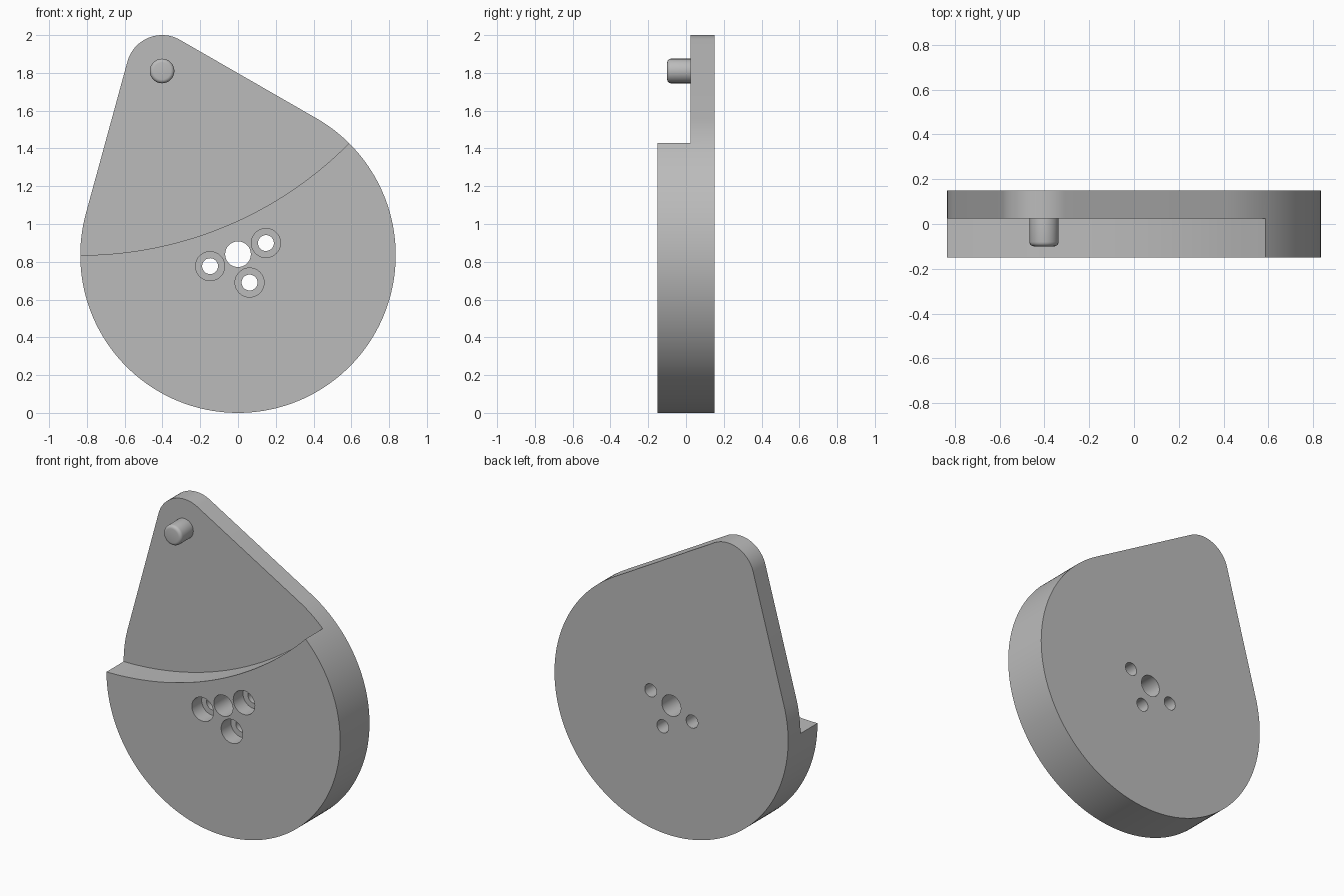
import bpy, bmesh
from math import sin, cos, radians, acos, atan2, hypot, degrees

if "Cube" in bpy.data.objects:
    bpy.data.objects.remove(bpy.data.objects["Cube"])

grey = bpy.data.materials.new("plain grey")
grey.use_nodes = True
grey.diffuse_color = (0.5, 0.5, 0.5, 1)
grey.node_tree.nodes["Principled BSDF"].inputs["Base Color"].default_value = (0.5, 0.5, 0.5, 1)

DISC, DISC_R = (0, 0.835), 0.835
TIP, TIP_R = (-0.402, 1.81), 0.19
BACK, STEP, FRONT = 0.15, 0.025, -0.15


def arc(centre, radius, start, end, steps):
    """Points (x, z) along an arc, angles in degrees."""
    angles = [radians(start + (end - start) * i / steps) for i in range(steps + 1)]
    return [(centre[0] + radius * cos(a), centre[1] + radius * sin(a)) for a in angles]


def prism(name, outline, y0, y1):
    """Extrude an (x, z) outline from y0 to y1."""
    bm = bmesh.new()
    face = bm.faces.new([bm.verts.new((x, y0, z)) for x, z in outline])
    new = bmesh.ops.extrude_face_region(bm, geom=[face])["geom"]
    moved = [v for v in new if isinstance(v, bmesh.types.BMVert)]
    bmesh.ops.translate(bm, verts=moved, vec=(0, y1 - y0, 0))
    bmesh.ops.recalc_face_normals(bm, faces=bm.faces)
    mesh = bpy.data.meshes.new(name)
    bm.to_mesh(mesh)
    bm.free()
    mesh.materials.append(grey)
    obj = bpy.data.objects.new(name, mesh)
    bpy.context.collection.objects.link(obj)
    return obj


def rod(name, centre, radius, y0, y1, steps=48):
    return prism(name, arc(centre, radius, 0, 360, steps)[:-1], y0, y1)


def activate(obj):
    bpy.ops.object.select_all(action="DESELECT")
    obj.select_set(True)
    bpy.context.view_layer.objects.active = obj


def cut(obj, cutter):
    mod = obj.modifiers.new("cut", "BOOLEAN")
    mod.operation, mod.solver, mod.object = "DIFFERENCE", "EXACT", cutter
    activate(obj)
    bpy.ops.object.modifier_apply(modifier=mod.name)
    bpy.data.objects.remove(cutter)


# Cam plate: a large disc joined to a small rounded tip by tangent lines
dx, dz = TIP[0] - DISC[0], TIP[1] - DISC[1]
heading = degrees(atan2(dz, dx))
spread = degrees(acos((DISC_R - TIP_R) / hypot(dx, dz)))
left, right = heading + spread, heading - spread
outline = arc(DISC, DISC_R, left, right + 360, 120) + arc(TIP, TIP_R, right, left, 32)
plate = prism("cam_plate", outline, FRONT, BACK)

# Curved step that thins the upper part
sweep = arc((-0.835, 2.839), 2.004, -90, -35, 60)
cut(plate, prism("step_cutter", [(-1.2, 0.835)] + sweep + [(1.2, 2.3), (-1.2, 2.3)], -0.4, STEP))

# Centre bore and three counterbored screw holes
cut(plate, rod("bore_cutter", (0, 0.84), 0.068, -0.4, 0.4))
for angle in (22.5, 202.5, 292.5):
    a = radians(angle)
    spot = (0.16 * cos(a), 0.838 + 0.16 * sin(a))
    cut(plate, rod("screw_cutter", spot, 0.042, -0.4, 0.4))
    cut(plate, rod("counterbore_cutter", spot, 0.077, -0.4, FRONT + 0.1))

# Crank pin with a rounded front rim
pin = rod("crank_pin", TIP, 0.065, -0.1, STEP + 0.01)
bevel = pin.modifiers.new("rounded rim", "BEVEL")
bevel.width, bevel.segments = 0.02, 4
bevel.limit_method, bevel.angle_limit = "ANGLE", radians(60)
activate(pin)
bpy.ops.object.modifier_apply(modifier=bevel.name)
# Seat the rounded back rim fully inside the plate
for v in pin.data.vertices:
    if v.co.y > 0:
        v.co.y += 0.03

for obj in (plate, pin):
    activate(obj)
    bpy.ops.object.shade_smooth_by_angle(angle=radians(30))
